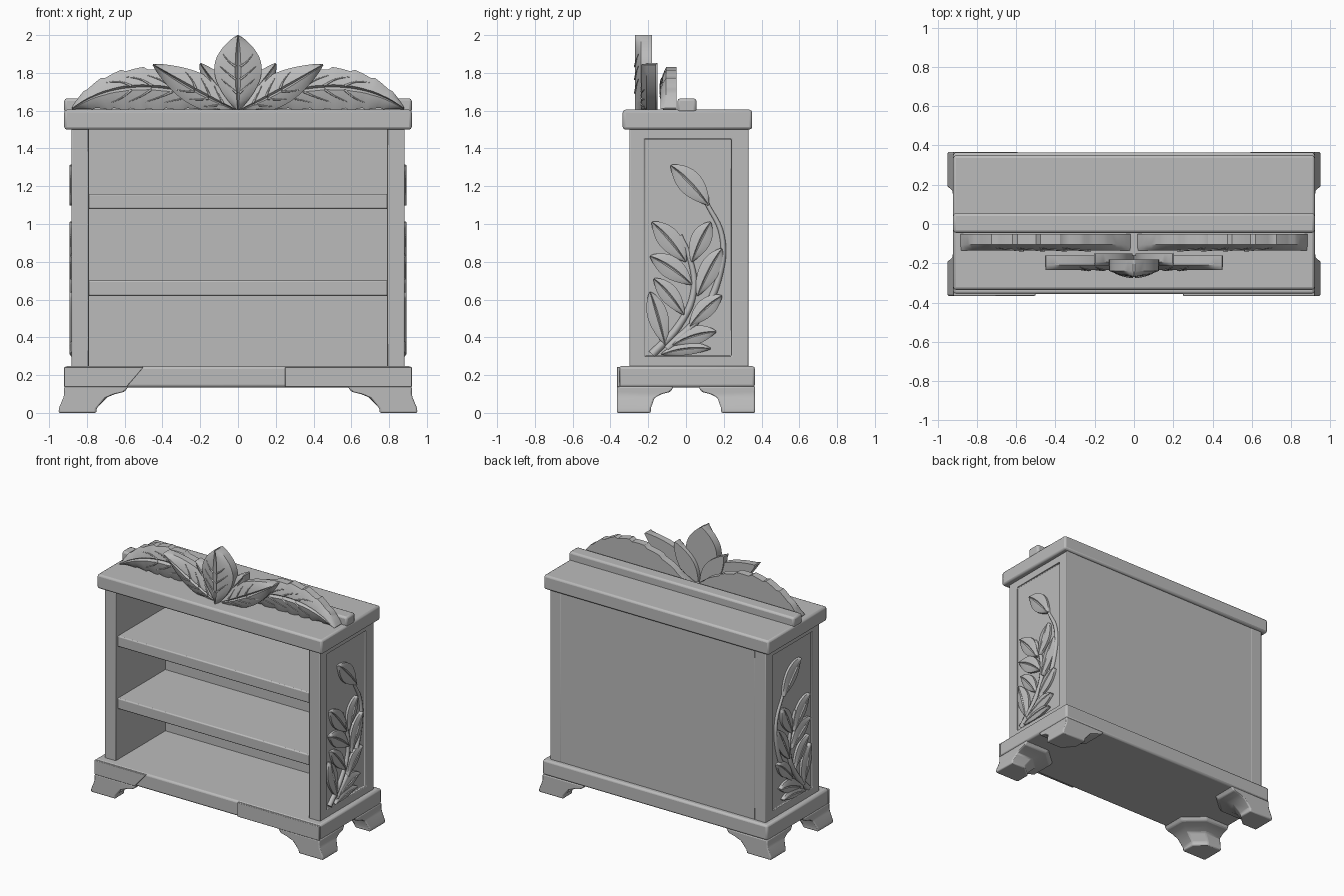
import bpy, bmesh, math
from mathutils import Vector

cube = bpy.data.objects.get("Cube")
if cube:
    bpy.data.objects.remove(cube, do_unlink=True)

GREY = (0.5, 0.5, 0.5, 1)
mat = bpy.data.materials.new("plain grey")
mat.use_nodes = True
mat.diffuse_color = GREY
mat.node_tree.nodes["Principled BSDF"].inputs["Base Color"].default_value = GREY
mat.node_tree.nodes["Principled BSDF"].inputs["Roughness"].default_value = 0.8


def loft(name, rings, bevel=0.0):
    """Closed solid through a list of equal-length point rings."""
    bm = bmesh.new()
    rows = [[bm.verts.new(p) for p in ring] for ring in rings]
    n = len(rows[0])
    for a, b in zip(rows, rows[1:]):
        for i in range(n):
            j = (i + 1) % n
            bm.faces.new((a[i], a[j], b[j], b[i]))
    bm.faces.new(rows[0])
    bm.faces.new(rows[-1])
    bmesh.ops.recalc_face_normals(bm, faces=bm.faces)
    me = bpy.data.meshes.new(name)
    bm.to_mesh(me)
    bm.free()
    for p in me.polygons:
        p.use_smooth = True
    me.set_sharp_from_angle(angle=math.radians(32))
    me.materials.append(mat)
    ob = bpy.data.objects.new(name, me)
    bpy.context.collection.objects.link(ob)
    if bevel:
        mod = ob.modifiers.new("worn edge", 'BEVEL')
        mod.width = bevel
        mod.segments = 2
        mod.limit_method = 'ANGLE'
    return ob


def box(name, x, y, z, bevel=0.01):
    ring = lambda h: [(x[0], y[0], h), (x[1], y[0], h), (x[1], y[1], h), (x[0], y[1], h)]
    return loft(name, [ring(z[0]), ring(z[1])], bevel)


def tube(name, points, radius, taper):
    """Round tapering strand through a few points."""
    cu = bpy.data.curves.new(name, 'CURVE')
    cu.dimensions = '3D'
    cu.bevel_depth = radius
    cu.bevel_resolution = 2
    cu.resolution_u = 6
    cu.use_fill_caps = True
    sp = cu.splines.new('BEZIER')
    sp.bezier_points.add(len(points) - 1)
    for i, (bp, p) in enumerate(zip(sp.bezier_points, points)):
        bp.co = p
        bp.handle_left_type = bp.handle_right_type = 'AUTO'
        bp.radius = 1 + (taper - 1) * i / (len(points) - 1)
    cu.materials.append(mat)
    ob = bpy.data.objects.new(name, cu)
    bpy.context.collection.objects.link(ob)


def leaf(name, spine, up, low, thick, place, teeth=0, veins=0, floor=0.0):
    """Domed leaf on a curved spine, with a grooved midrib and a flat back."""
    a, c, b = (Vector(p) for p in spine)

    def point(t, s, h):
        mid = a * (1 - t) ** 2 + c * 2 * t * (1 - t) + b * t * t
        tan = ((c - a) * (1 - t) + (b - c) * t).normalized()
        w = (up if s > 0 else low) * max(math.sin(math.pi * t), 0) ** 0.85 + 0.004
        if teeth:
            w *= 1.04 - 0.17 * ((t * teeth) % 1)
        q = mid + Vector((-tan.y, tan.x)) * w * s
        return place(q.x, max(q.y, floor), h)

    def height(s):
        return thick * (0.65 + 0.35 * (1 - s * s) - (0.2 if s == 0 else 0))

    steps = teeth * 5 if teeth else 18
    across = (-1, -0.6, -0.12, 0, 0.12, 0.6, 1)
    rings = [[point(i / steps, s, height(s)) for s in across]
             + [point(i / steps, 1, 0), point(i / steps, -1, 0)]
             for i in range(steps + 1)]
    loft(name, rings)
    for k in range(veins):
        t = 0.2 + 0.5 * k / veins
        for side in (-1, 1):
            path = [point(t + d, s * side, height(s))
                    for d, s in ((0, 0.1), (0.07, 0.4), (0.17, 0.75))]
            tube(name + "_vein", path, 0.006, 0.3)


# Carcass: plinth, top board, shelves and back
box("plinth", (-0.92, 0.92), (-0.357, 0.365), (0.135, 0.247), 0.014)
box("top_board", (-0.92, 0.92), (-0.335, 0.35), (1.5, 1.605), 0.014)
box("back_panel", (-0.8, 0.8), (0.28, 0.328), (0.24, 1.51), 0)
for name, z in (("lower_shelf", 0.62), ("upper_shelf", 1.08)):
    box(name, (-0.8, 0.8), (-0.275, 0.29), (z, z + 0.08), 0.008)

# Raised plinth facings with one slanted end
for x0, x1, slant in ((-0.92, -0.5, -0.09), (0.92, 0.25, 0)):
    face = [(x0, 0.137), (x1 + slant, 0.137), (x1, 0.243), (x0, 0.243)]
    loft("plinth_facing", [[(x, y, z) for x, z in face] for y in (-0.366, -0.35)], 0.004)


# Sides with a recessed panel
def side_panel(sx):
    def rect(x, y0, y1, z0, z1):
        return [(sx * x, y0, z0), (sx * x, y1, z0), (sx * x, y1, z1), (sx * x, y0, z1)]
    outer, inner = (-0.3, 0.33, 0.24, 1.51), (-0.22, 0.24, 0.3, 1.45)
    loft("side_panel", [rect(0.79, *outer), rect(0.882, *outer),
                        rect(0.882, *inner), rect(0.866, *inner)], 0.005)


# Flared bracket feet: height, outer x, width and depth of each section
FOOT = ((0, 0.95, 0.2, 0.18), (0.025, 0.948, 0.2, 0.18), (0.08, 0.925, 0.225, 0.2),
        (0.1, 0.92, 0.27, 0.24), (0.112, 0.92, 0.32, 0.285), (0.14, 0.92, 0.34, 0.3))


def foot(sx, sy):
    rings = []
    for z, x, w, d in FOOT:
        y = 0.366
        flat = [(x, y), (x - w, y), (x - w, y - d * 0.6), (x - w * 0.6, y - d), (x, y - d)]
        rings.append([(sx * px, sy * py, z) for px, py in flat])
    loft("foot", rings, 0.008)


# Carved vine leaves: base, tip and half width
VINE = (((0.12, 1.1), (-0.08, 1.31), 0.06), ((0, 0.8), (-0.18, 1.01), 0.055),
        ((0.03, 0.8), (0.13, 1.01), 0.05), ((0.03, 0.68), (-0.19, 0.83), 0.055),
        ((0.06, 0.62), (0.19, 0.87), 0.05), ((-0.01, 0.52), (-0.17, 0.71), 0.045),
        ((-0.11, 0.36), (-0.19, 0.64), 0.05), ((0.02, 0.46), (0.19, 0.62), 0.045),
        ((-0.07, 0.36), (0.16, 0.43), 0.045), ((-0.13, 0.31), (0.13, 0.34), 0.03))


def vine(sx):
    place = lambda u, v, h: (sx * (0.863 + h), u, v)
    for (bu, bv), (tu, tv), w in VINE:
        bend = ((bu + tu) / 2, (bv + tv) / 2 + 0.03)
        leaf("vine_leaf", ((bu, bv), bend, (tu, tv)), w, w, 0.03, place)
    main = ((-0.18, 0.31), (-0.04, 0.46), (0.04, 0.64), (0.02, 0.82), (-0.03, 0.94))
    outer = ((-0.1, 0.34), (0.08, 0.52), (0.18, 0.74), (0.19, 0.94), (0.11, 1.11))
    for path in (main, outer):
        tube("vine_stem", [place(u, v, 0.006) for u, v in path], 0.022, 0.5)


# Leaf crest: rail, wings, paired leaves and the tall middle leaf
def crest_half(sx):
    def at(y):
        return lambda u, v, h: (sx * u, y - h, v)
    leaf("wing_leaf", ((0.02, 1.61), (0.55, 1.84), (0.88, 1.61)), 0.098, 0.12,
         0.085, at(-0.05), teeth=8, veins=4, floor=1.6)
    leaf("small_leaf", ((0.01, 1.6), (0.1, 1.7), (0.2, 1.85)), 0.06, 0.06,
         0.065, at(-0.15), floor=1.6)
    leaf("paired_leaf", ((0, 1.6), (0.2, 1.68), (0.45, 1.845)), 0.09, 0.075,
         0.075, at(-0.16), veins=3, floor=1.6)


box("crest_rail", (-0.92, 0.92), (-0.045, 0.055), (1.59, 1.665), 0.014)
leaf("middle_leaf", ((0, 1.6), (0, 1.84), (0, 2.0)), 0.122, 0.122, 0.09,
     lambda u, v, h: (u, -0.18 - h, v), veins=3, floor=1.6)

for sx in (-1, 1):
    side_panel(sx)
    vine(sx)
    crest_half(sx)
    for sy in (-1, 1):
        foot(sx, sy)
